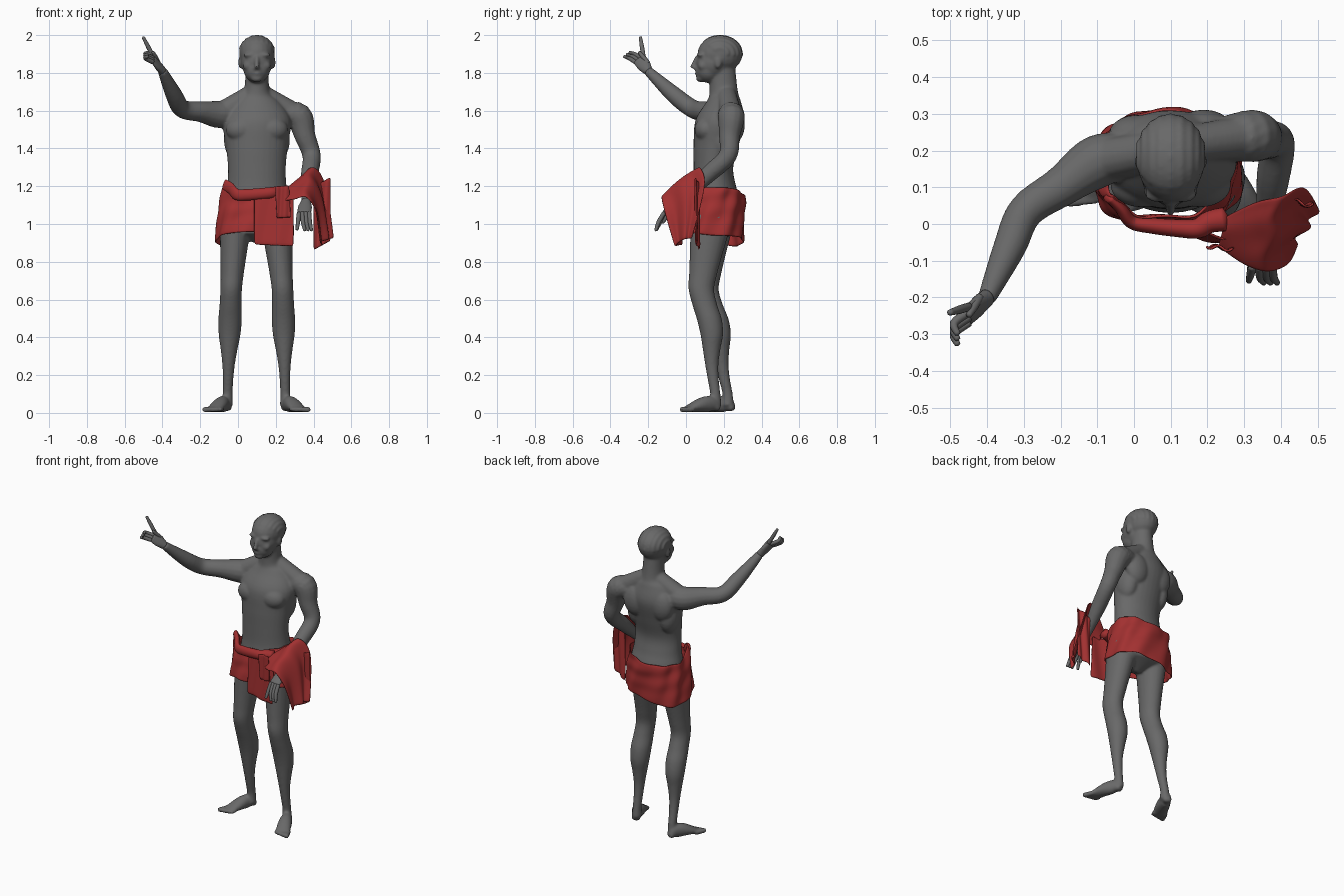
import bpy, bmesh
from math import sin, cos, pi, exp
from mathutils import Vector, Matrix

cube = bpy.data.objects.get("Cube")
if cube:
    bpy.data.objects.remove(cube)
UP, LEFTWARD, FORWARD, MIDDLE = Vector((0, 0, 1)), Vector((1, 0, 0)), Vector((0, -1, 0)), .1


def material(name, color):
    mat = bpy.data.materials.new(name)
    mat.use_nodes = True
    mat.diffuse_color = (*color, 1)
    shader = next(node for node in mat.node_tree.nodes if node.type == 'BSDF_PRINCIPLED')
    shader.inputs["Base Color"].default_value = (*color, 1)
    return mat


SKIN, CLOTH = material("stone grey", (.14, .14, .14)), material("cloth red", (.36, .03, .03))


def finish(bm, name, mat):
    """Turn a bmesh into a smooth shaded object."""
    bmesh.ops.recalc_face_normals(bm, faces=bm.faces)
    for face in bm.faces:
        face.smooth = True
    mesh = bpy.data.meshes.new(name)
    bm.to_mesh(mesh)
    bm.free()
    mesh.materials.append(mat)
    obj = bpy.data.objects.new(name, mesh)
    bpy.context.scene.collection.objects.link(obj)
    return obj


def spline(keys, steps=5):
    """Catmull-Rom interpolation of equal-length tuples."""
    keys, out = [Vector(key) for key in keys], []
    padded = [keys[0], *keys, keys[-1]]
    for before, start, end, after in zip(padded, keys, keys[1:], padded[3:]):
        for t in (step / steps for step in range(steps)):
            leave, arrive = (end - before) / 2, (after - start) / 2
            out.append(start.lerp(end, t * t * (3 - 2 * t)) + leave * t * (1 - t) ** 2
                       - arrive * t * t * (1 - t))
    return out + [keys[-1]]


def bridge(bm, rings, closed=True):
    count = len(rings[0])
    for low, high in zip(rings, rings[1:]):
        for i in range(count if closed else count - 1):
            j = (i + 1) % count
            bm.faces.new((low[i], low[j], high[j], high[i]))


def loft(bm, keys, ref=None, sides=20):
    """Ovals (x, y, z, half width, half depth) along a path; level when ref is None."""
    path, rings = spline(keys), []
    centers = [Vector(key[:3]) for key in path]
    for i, key in enumerate(path):
        across, depth = LEFTWARD, -FORWARD
        if ref:
            tangent = (centers[min(i + 1, len(path) - 1)] - centers[max(i - 1, 0)]).normalized()
            across = tangent.cross(ref).normalized()
            depth = across.cross(tangent)
        angles = [2 * pi * k / sides for k in range(sides)]
        rings.append([bm.verts.new(centers[i] + across * key[3] * cos(a) + depth * key[4] * sin(a))
                      for a in angles])
    bridge(bm, rings)
    for end, near in ((0, 1), (-1, -2)):  # rounded end caps
        outward = (centers[end] - centers[near]).normalized() * min(path[end][3:]) / 2
        tip = bm.verts.new(centers[end] + outward)
        for k in range(sides):
            bm.faces.new((rings[end][k], rings[end][(k + 1) % sides], tip))


def tube(bm, points, radii, ref=LEFTWARD):
    loft(bm, [(*point, r, r) for point, r in zip(points, radii)], ref, 14)


body = bmesh.new()


def masses(out, y, z, size, turn=0):
    """A rounded mass on the middle line, or a pair on both sides of it."""
    for side in (-1, 1) if out else (0,):
        place = Matrix.Translation((MIDDLE + side * out, y + side * turn, z))
        bmesh.ops.create_uvsphere(body, u_segments=20, v_segments=12, radius=1,
                                  matrix=place @ Matrix.Diagonal((*size, 1)))


# Torso and neck: height, half width, depth centre, half depth
TORSO = [(.95, .15, .15, .11), (1.1, .17, .16, .13), (1.2, .157, .152, .113), (1.3, .153, .145, .105),
         (1.42, .165, .16, .12), (1.55, .18, .18, .13), (1.65, .12, .2, .09), (1.7, .07, .2, .075),
         (1.83, .06, .19, .07)]
loft(body, [(MIDDLE, y, z, width, depth) for z, width, y, depth in TORSO], sides=32)
# Chest, shoulder blades, flanks, seat
masses(.08, .105, 1.5, (.085, .06, .065))
masses(.09, .25, 1.53, (.08, .055, .1), .007)
masses(.115, .19, 1.45, (.06, .08, .11))
masses(.08, .19, 1.03, (.085, .08, .1))

# Neck slopes, then arms from inside the chest to the wrist
neck_root = Vector((MIDDLE, .21, 1.705))
right_wrist, left_wrist = Vector((-.4, -.2, 1.81)), Vector((.36, -.03, 1.12))
for shoulder, elbow, wrist, sag, ref in (
        (Vector((-.1, .17, 1.58)), Vector((-.295, .035, 1.61)), right_wrist, UP * .01, UP),
        (Vector((.32, .24, 1.57)), Vector((.39, .22, 1.36)), left_wrist, UP * 0, LEFTWARD)):
    tube(body, (neck_root, neck_root.lerp(shoulder, .5), shoulder), (.05, .055, .06), UP)
    tube(body, (neck_root.lerp(shoulder, .6) - UP * .045, shoulder, shoulder.lerp(elbow, .5), elbow,
                elbow.lerp(wrist, .42) - sag, wrist), (.06, .073, .056, .049, .045, .026), ref)


def leg(hip, knee, ankle):
    """Thigh tapering to the ankle, with a calf that swells backward."""
    hip, knee, ankle, rings = Vector(hip), Vector(knee), Vector(ankle), []
    for t in (i / 12 for i in range(13)):
        z = hip.z + (ankle.z - hip.z) * t
        high, low = (hip, knee) if z > knee.z else (knee, ankle)
        calf = exp(-((t - .63) / .15) ** 2)
        center = high.lerp(low, (high.z - z) / (high.z - low.z)) - FORWARD * .03 * calf
        width = .026 + .064 * (1 - t) ** 1.5 + .021 * calf
        rings.append((*center, width, width * (1.3 - t / 4) - .006 * calf))
    loft(body, rings + [(*(ankle - UP * .06), .028, .034)])


def foot(heel, turn):
    """Arched foot and five toes, turned out to the given side."""
    heel, aim, sole = Vector(heel), Vector((turn * .4, -.92, 0)), []
    across = aim.cross(UP) * -turn
    for t in (i / 6 for i in range(7)):
        arch = .016 + .027 * sin(pi * t ** .6)
        sole.append((*(heel + aim * .18 * t + UP * (arch + .004)), .024 + .02 * sin(2 * t), arch))
    loft(body, sole, UP)
    for i in range(5):
        root = heel + across * (.034 - i * .018) + UP * .018 + aim * .16
        reach, size = aim * (.07 - i * .01), .015 - i * .001
        tube(body, (root, root + reach / 2, root + reach), (size, size, size), UP)


leg((.2, .14, 1.05), (.237, .075, .64), (.25, .155, .1))
leg((-.01, .15, 1.05), (-.037, .1, .64), (-.055, .22, .1))
foot((.25, .17, 0), 1)
foot((-.055, .25, 0), -1)

# Head: cranium, face, jaw, chin, lips, nose
skull = Vector((MIDDLE, .18, 1.9))
masses(0, skull.y, skull.z, (.094, .12, .099))
masses(0, .145, 1.855, (.084, .093, .09))
masses(0, .12, 1.815, (.07, .07, .068))
masses(0, .078, 1.772, (.032, .025, .022))
masses(0, .062, 1.797, (.026, .015, .013))
bridge_top, nose_tip = Vector((MIDDLE, .06, 1.885)), Vector((MIDDLE, .033, 1.828))
tube(body, (bridge_top, bridge_top.lerp(nose_tip, .5), nose_tip), (.012, .012, .014))
# Brows, cheeks, nostrils, ears
masses(.035, .08, 1.895, (.038, .022, .013))
masses(.042, .09, 1.838, (.032, .028, .028))
masses(.011, .053, 1.823, (.009, .012, .009))
masses(.087, .17, 1.855, (.012, .02, .034))
# Combed locks running from the forehead over the crown to the nape
for lean in (i * .3 for i in range(-4, 5)):
    swings = [.75 + step * .42 for step in range(7)]
    lock = [skull + Vector((.088 * sin(lean), -.11 * cos(a) * cos(lean), .09 * sin(a) * cos(lean)))
            for a in swings]
    tube(body, lock, [.013] * len(lock))

figure = finish(body, "body", SKIN)
remesh = figure.modifiers.new("fuse", 'REMESH')
remesh.mode, remesh.voxel_size, remesh.use_smooth_shade = 'VOXEL', .007, True
figure.modifiers.new("soften", 'SMOOTH').iterations = 8


def hand(name, wrist, knuckles, across, point, curl, drop, thumb):
    """Palm, a pointing first finger, three curled fingers and a thumb."""
    bm = bmesh.new()
    knuckles, across, point, curl, drop, thumb = map(Vector, (knuckles, across, point, curl, drop, thumb))
    facing, sizes = (knuckles - wrist).cross(across), (.0115, .0115, .008)
    loft(bm, [(*wrist, .025, .022), (*wrist.lerp(knuckles, .5), .036, .018),
              (*knuckles, .036, .013)], facing)
    for i in range(4):
        root = knuckles + across * .018 * (i - 1.5)
        bend, end = (point, point) if i == 0 else (curl, drop)
        tube(bm, (root, root + bend, root + bend + end), sizes, facing)
    root = wrist.lerp(knuckles, .4) - across * .025
    tube(bm, (root, root + thumb * .6, root + thumb), sizes, facing)
    finish(bm, name, SKIN)


hand("right_hand", right_wrist, (-.45, -.247, 1.873), (0, -.8, -.6),
     (-.026, -.008, .05), (-.04, -.03, .02), (.01, -.03, .01), (-.03, -.05, .06))
hand("left_hand", left_wrist, (.35, -.115, 1.06), LEFTWARD,
     (-.005, -.02, -.045), (.003, -.03, -.05), (.01, -.015, -.045), (-.015, -.06, -.09))


def sheet(name, rows, closed=False):
    """Thin smooth cloth from rows of points."""
    bm = bmesh.new()
    bridge(bm, [[bm.verts.new(point) for point in row] for row in rows], closed)
    obj = finish(bm, name, CLOTH)
    solid = obj.modifiers.new("thickness", 'SOLIDIFY')
    solid.thickness, solid.offset = .008, 0
    obj.modifiers.new("smooth", 'SUBSURF').levels = 1


def boxy(value):
    return abs(value) ** .82 * (1 if value > 0 else -1)


def wrap_point(a, t):
    """Hip wrap at angle a, from waist t=0 to hem t=1."""
    peak, behind = exp(-((a + 2.55) / .35) ** 2), max(0, sin(a)) ** 4
    top = 1.175 + .02 * cos(a) + .075 * peak - .02 * behind
    hem = .94 - .06 * exp(2 * cos(a - 2.4) - 2) + .02 * max(0, -sin(a))
    fold = .006 * sin(9 * a + 5 * t) + .005 * sin(t * 16 + a * 3) * (1 - t)
    width, depth = .172 + .033 * t ** .6 + fold, .137 + .02 * t + fold + .015 * behind * (1 - t)
    return Vector((.09 + width * boxy(cos(a)), .158 - .014 * t + depth * boxy(sin(a)),
                   top + (hem - top) * t))


TURN = [-pi + 2 * pi * k / 72 for k in range(72)]
sheet("hip_wrap", [[wrap_point(a, t / 12) for a in TURN] for t in range(13)], True)

# Rolled edge across the front of the waist, standing out toward the left
roll = bmesh.new()
loft(roll, [(*(wrap_point(-2.6 + 2 * t, .08) + FORWARD * .055 * t), .013 + .02 * t, .03)
            for t in (i / 7 for i in range(8))], UP)
finish(roll, "waist_roll", CLOTH)


def hanging(name, corner, across, down, ripple):
    """Flap hung from a corner along two edge directions."""
    corner, across, down = Vector(corner), Vector(across), Vector(down)
    sheet(name, [[corner + across * u / 10 + down * v / 8 + FORWARD * ripple * sin(u + v * .3)
                  for u in range(11)] for v in range(9)])


hanging("front_flap", (.085, -.005, 1.17), (.21, -.04, -.01), (0, -.015, -.28), .006)
hanging("tucked_strip", (.195, -.06, 1.2), (.075, -.01, .005), (.01, 0, -.17), .006)
hanging("drape_tail", (.4, .07, 1.2), (.09, -.02, .05), (0, 0, -.34), .008)

# Cloth thrown over the left forearm, between a back and a front edge
back = spline([(.25, .02, 1.18), (.33, .06, 1.25), (.395, .075, 1.3), (.455, .1, 1.2), (.5, .03, .92)])
front = spline([(.23, -.06, 1.12), (.3, -.11, 1.13), (.36, -.13, 1.14), (.41, -.11, 1.05), (.43, -.06, .88)])
rows = []
for v in (j / 12 for j in range(13)):
    rows.append([start.lerp(end, v) + LEFTWARD * .014 * sin(v * 12 + i * .12) * i / len(back)
                 + UP * .015 * sin(v * pi) for i, (start, end) in enumerate(zip(back, front))])
sheet("arm_drape", rows)
